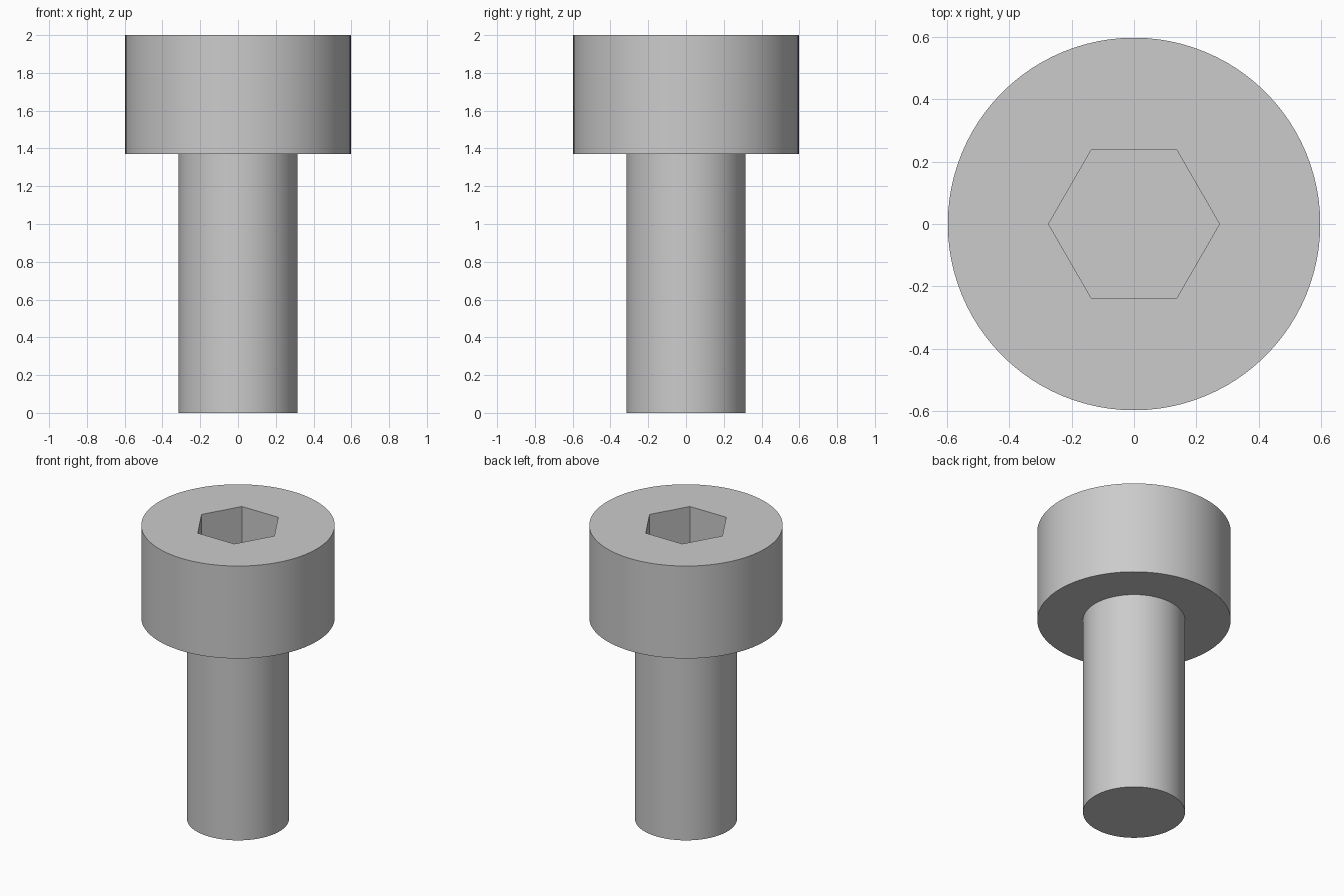
import bpy, bmesh, math
from mathutils import Matrix, Vector

if "Cube" in bpy.data.objects:
    bpy.data.objects.remove(bpy.data.objects["Cube"], do_unlink=True)

SEGMENTS = 96
HEAD_R, SHANK_R = 0.597, 0.315
TOP, SHOULDER = 2.0, 1.37
SOCKET_R, SOCKET_DEPTH = 0.274, 0.32

steel = bpy.data.materials.new("steel_grey")
steel.use_nodes = True
colour = (0.6, 0.6, 0.6, 1)
steel.diffuse_color = colour
steel.node_tree.nodes["Principled BSDF"].inputs["Base Color"].default_value = colour


def ring(bm, radius, z, sides):
    """Closed loop of vertices, starting on +x."""
    return [bm.verts.new((radius * math.cos(math.tau * i / sides),
                          radius * math.sin(math.tau * i / sides), z))
            for i in range(sides)]


def wall(bm, a, b):
    """Quads joining two rings of equal size."""
    n = len(a)
    for i in range(n):
        j = (i + 1) % n
        bm.faces.new((a[i], a[j], b[j], b[i]))


def loop_edges(bm, verts):
    return [bm.edges.get((v, verts[i - 1])) for i, v in enumerate(verts)]


def finish(bm, name):
    mesh = bpy.data.meshes.new(name)
    bm.to_mesh(mesh)
    bm.free()
    mesh.materials.append(steel)
    obj = bpy.data.objects.new(name, mesh)
    bpy.context.collection.objects.link(obj)
    bpy.ops.object.select_all(action="DESELECT")
    obj.select_set(True)
    bpy.context.view_layer.objects.active = obj
    bpy.ops.object.shade_smooth_by_angle(angle=math.radians(30))


# Shank: plain cylinder, open where it meets the head
bm = bmesh.new()
tip = ring(bm, SHANK_R, 0, SEGMENTS)
wall(bm, tip, ring(bm, SHANK_R, SHOULDER, SEGMENTS))
bm.faces.new(tip[::-1])
finish(bm, "shank")

# Head: shoulder ring, side wall and rim
bm = bmesh.new()
neck = ring(bm, SHANK_R, SHOULDER, SEGMENTS)
under = ring(bm, HEAD_R, SHOULDER, SEGMENTS)
rim = ring(bm, HEAD_R, TOP, SEGMENTS)
wall(bm, neck, under)
wall(bm, under, rim)

# Hexagonal socket sunk into the head
mouth = ring(bm, SOCKET_R, TOP, 6)
floor = ring(bm, SOCKET_R, TOP - SOCKET_DEPTH, 6)
wall(bm, mouth, floor)
bm.faces.new(floor)

# Flat top between rim and socket
bmesh.ops.triangle_fill(bm, use_beauty=True, normal=Vector((0, 0, 1)),
                        edges=loop_edges(bm, rim) + loop_edges(bm, mouth))
for f in bm.faces:
    f.normal_update()
    if f.normal.z < -0.9 and f.calc_center_median().z > TOP - 0.001:
        f.normal_flip()
    elif f.normal.z > 0.9 and f.calc_center_median().z < SHOULDER + 0.001:
        f.normal_flip()
finish(bm, "head")
